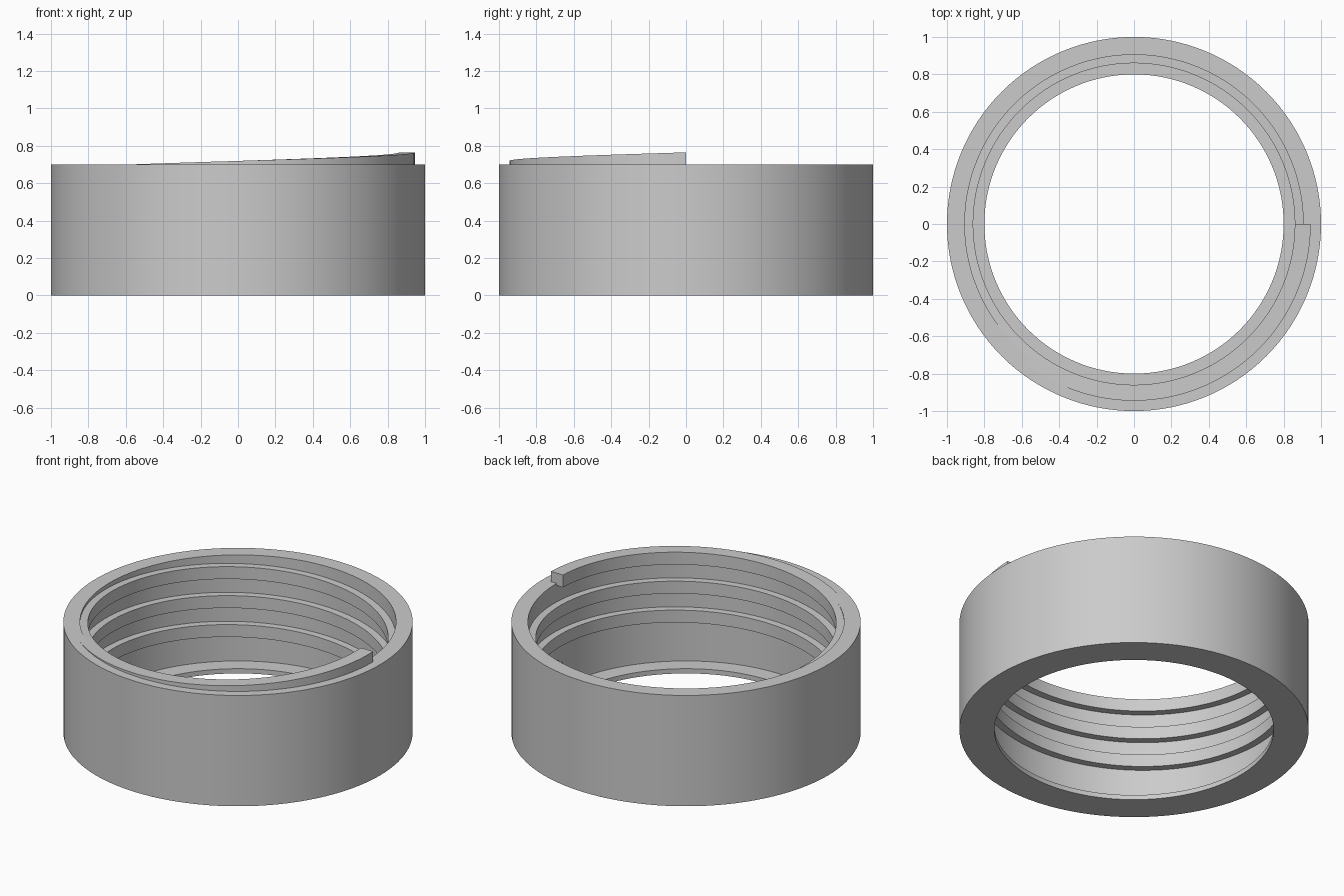
import bpy
import bmesh
import math
from mathutils import Vector

default = bpy.data.objects.get("Cube")
if default:
    bpy.data.objects.remove(default, do_unlink=True)

SEGMENTS = 128          # steps per full turn
HEIGHT = 0.70
OUTER, WALL, LIP = 1.0, 0.905, 0.80
LIP_THICK = 0.03
PITCH, TURNS = 0.183, 3
THREAD_IN, THREAD_OUT, THREAD_TALL = 0.86, 0.945, 0.078
THREAD_TOP = 0.765

grey = bpy.data.materials.new("light_grey")
grey.use_nodes = True
colour = (0.6, 0.6, 0.6, 1)
grey.diffuse_color = colour
grey.node_tree.nodes["Principled BSDF"].inputs["Base Color"].default_value = colour


def sweep(name, profile, turns, pitch):
    """Sweep a closed (radius, z) profile about z, rising by pitch each turn."""
    closed = pitch == 0
    steps = SEGMENTS * turns
    bm = bmesh.new()
    rings = []
    for i in range(steps if closed else steps + 1):
        a = math.tau * i / SEGMENTS
        rise = pitch * i / SEGMENTS
        rings.append([bm.verts.new(Vector((r * math.cos(a), r * math.sin(a), z + rise)))
                      for r, z in profile])
    n = len(profile)
    for i in range(steps):
        a, b = rings[i], rings[(i + 1) % len(rings)]
        for j in range(n):
            k = (j + 1) % n
            bm.faces.new((a[j], b[j], b[k], a[k]))
    if not closed:
        bm.faces.new(rings[0])
        bm.faces.new(rings[-1])
    bmesh.ops.recalc_face_normals(bm, faces=bm.faces)
    mesh = bpy.data.meshes.new(name)
    bm.to_mesh(mesh)
    bm.free()
    mesh.materials.append(grey)
    obj = bpy.data.objects.new(name, mesh)
    bpy.context.collection.objects.link(obj)
    bpy.ops.object.select_all(action="DESELECT")
    obj.select_set(True)
    bpy.context.view_layer.objects.active = obj
    bpy.ops.object.shade_smooth_by_angle(angle=math.radians(30))
    return obj


# Outer wall with a thin inward lip at the bottom
sweep("ring_body", [(OUTER, 0), (OUTER, HEIGHT), (WALL, HEIGHT),
                    (WALL, LIP_THICK), (LIP, LIP_THICK), (LIP, 0)], 1, 0)

# Square internal thread, sunk into the wall and running out above the rim
top = THREAD_TOP - PITCH * TURNS
base = top - THREAD_TALL
sweep("inner_thread", [(THREAD_OUT, base), (THREAD_OUT, top),
                       (THREAD_IN, top), (THREAD_IN, base)], TURNS, PITCH)
